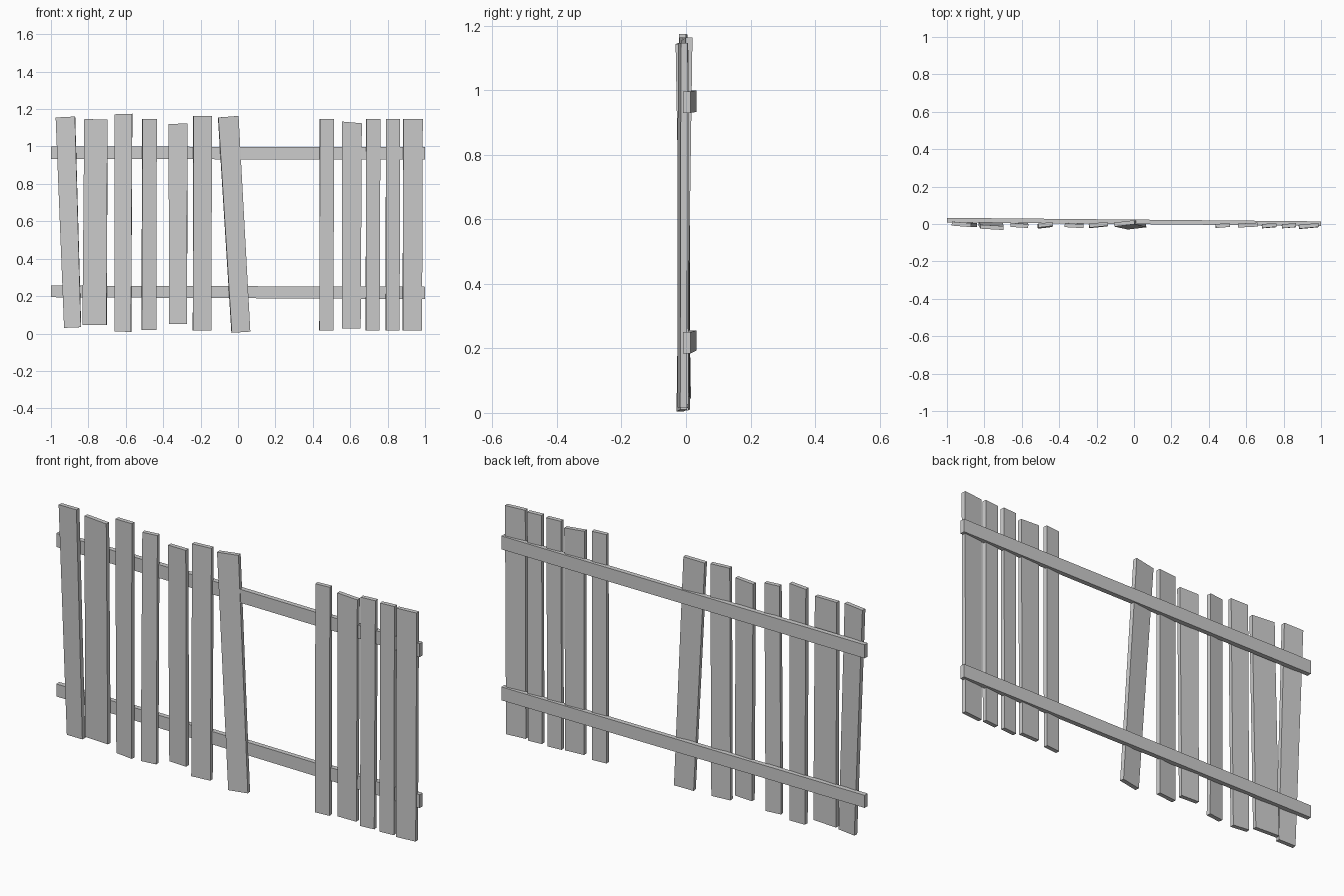
import bpy


def slab(name, corners, thick, slope=0.0):
    """Board from four front-view corners (x, y, z); depth runs along y."""
    front = [(x, y - thick / 2, z) for x, y, z in corners]
    back = [(x - slope * thick, y + thick / 2, z) for x, y, z in corners]
    faces = [(0, 1, 2, 3), (7, 6, 5, 4), (0, 4, 5, 1),
             (1, 5, 6, 2), (2, 6, 7, 3), (3, 7, 4, 0)]
    mesh = bpy.data.meshes.new(name)
    mesh.from_pydata(front + back, [], faces)
    mesh.update()
    obj = bpy.data.objects.new(name, mesh)
    bpy.context.collection.objects.link(obj)
    return obj


def picket(i, bottom, top, zb, zt, yb, yt, turn):
    """Picket: bottom / top x spans, end heights (left, right), depth, turn."""
    (b0, b1), (t0, t1) = bottom, top
    db, dt = turn * (b1 - b0) / 2, turn * (t1 - t0) / 2
    corners = [(b0, yb - db, zb[0]), (b1, yb + db, zb[1]),
               (t1, yt + dt, zt[1]), (t0, yt - dt, zt[0])]
    slab(f"picket_{i:02d}", corners, 0.021, turn)


# Two horizontal rails running slightly askew behind the pickets
for name, zl, zr in (("upper_rail", (0.933, 1.0), (0.93, 0.996)),
                     ("lower_rail", (0.194, 0.256), (0.184, 0.25))):
    slab(name, [(-1, 0.021, zl[0]), (1, 0.002, zr[0]),
                (1, 0.002, zr[1]), (-1, 0.021, zl[1])], 0.024)

# Weathered pickets, with one leaning beside the gap
pickets = [
    ((-0.93, -0.84), (-0.975, -0.872), (0.03, 0.034), (1.155, 1.16), -0.002, -0.002, -0.08),
    ((-0.832, -0.703), (-0.822, -0.698), (0.045, 0.045), (1.147, 1.143), 0.001, -0.018, -0.06),
    ((-0.66, -0.572), (-0.66, -0.566), (0.012, 0.008), (1.172, 1.175), 0.0, -0.008, -0.06),
    ((-0.514, -0.436), (-0.51, -0.434), (0.018, 0.018), (1.147, 1.147), -0.01, -0.004, 0.12),
    ((-0.369, -0.274), (-0.371, -0.27), (0.05, 0.05), (1.12, 1.123), -0.002, -0.009, -0.06),
    ((-0.24, -0.142), (-0.238, -0.139), (0.015, 0.015), (1.163, 1.163), -0.007, -0.004, 0.10),
    ((-0.033, 0.066), (-0.105, 0.003), (0.004, 0.01), (1.155, 1.163), -0.013, 0.003, 0.12),
    ((0.436, 0.511), (0.438, 0.513), (0.017, 0.017), (1.147, 1.147), -0.008, -0.008, 0.08),
    ((0.556, 0.656), (0.556, 0.662), (0.028, 0.026), (1.133, 1.124), -0.005, -0.006, 0.05),
    ((0.684, 0.757), (0.686, 0.762), (0.017, 0.017), (1.147, 1.147), -0.01, -0.008, 0.08),
    ((0.791, 0.864), (0.792, 0.867), (0.017, 0.017), (1.147, 1.147), -0.01, -0.009, 0.08),
    ((0.882, 0.984), (0.884, 0.988), (0.017, 0.017), (1.147, 1.147), -0.012, -0.01, 0.09),
]
for i, spec in enumerate(pickets, 1):
    picket(i, *spec)
